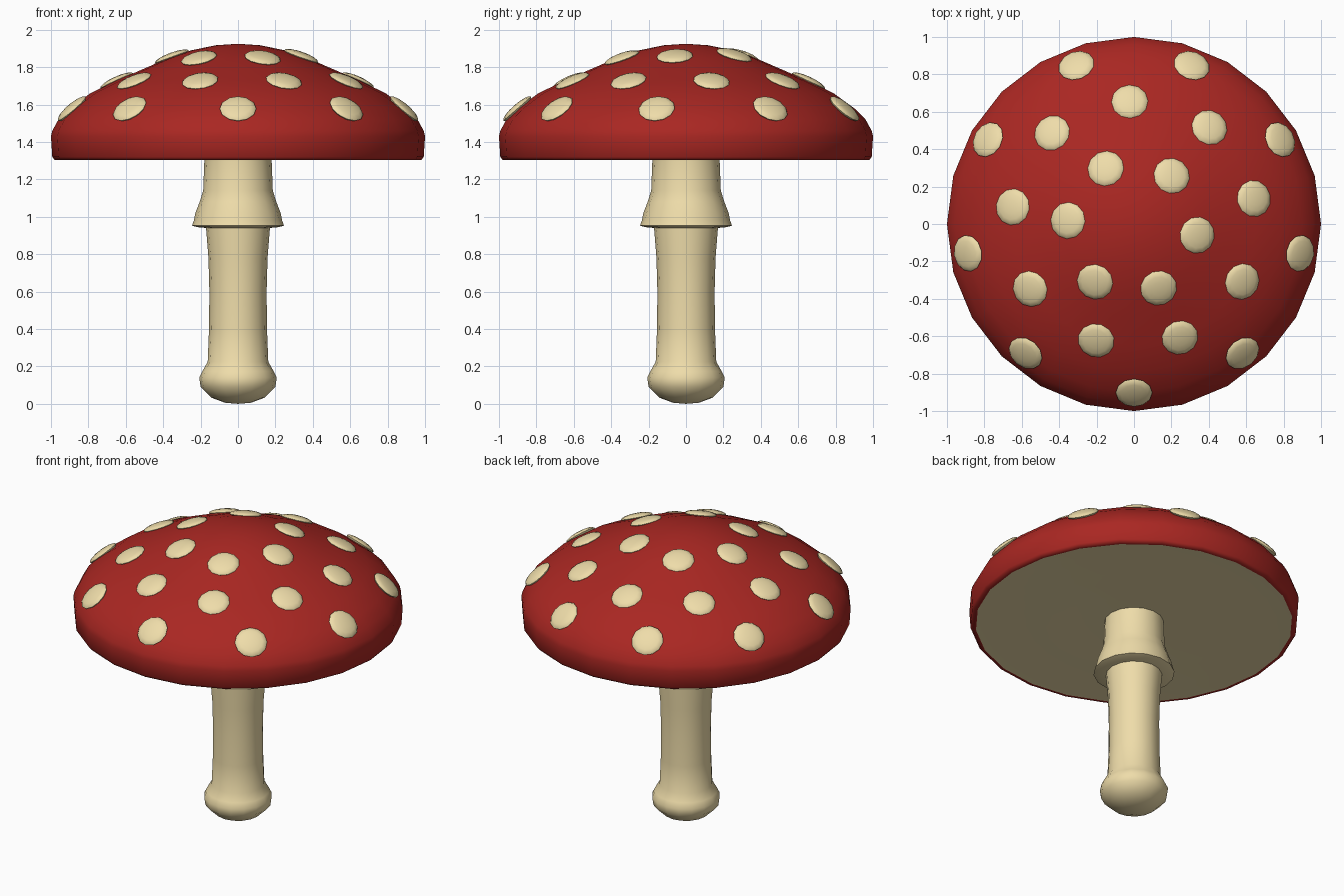
import bpy, bmesh, math
from mathutils import Matrix, Vector

if "Cube" in bpy.data.objects:
    bpy.data.objects.remove(bpy.data.objects["Cube"])


def material(name, rgb):
    m = bpy.data.materials.new(name)
    m.diffuse_color = (*rgb, 1)
    m.use_nodes = True
    m.node_tree.nodes["Principled BSDF"].inputs["Base Color"].default_value = m.diffuse_color
    return m


RED = material("cap_red", (0.40, 0.020, 0.016))
CREAM = material("cream", (0.86, 0.72, 0.40))


def finish(bm, name, mat, angle=50):
    bmesh.ops.recalc_face_normals(bm, faces=bm.faces)
    mesh = bpy.data.meshes.new(name)
    bm.to_mesh(mesh)
    bm.free()
    mesh.materials.append(mat)
    ob = bpy.data.objects.new(name, mesh)
    bpy.context.collection.objects.link(ob)
    bpy.ops.object.select_all(action='DESELECT')
    ob.select_set(True)
    bpy.context.view_layer.objects.active = ob
    bpy.ops.object.shade_smooth_by_angle(angle=math.radians(angle))
    return ob


def lathe(name, profile, sides, mat):
    bm = bmesh.new()
    verts = [bm.verts.new((r, 0, z)) for r, z in profile]
    edges = [bm.edges.new(pair) for pair in zip(verts, verts[1:])]
    bmesh.ops.spin(bm, geom=verts + edges, cent=(0, 0, 0), axis=(0, 0, 1),
                   angle=math.tau, steps=sides, use_merge=True)
    bmesh.ops.remove_doubles(bm, verts=bm.verts, dist=1e-4)
    return finish(bm, name, mat)


# Cap dome with a rolled rim
CAP = [(0, 1.925), (.12, 1.917), (.25, 1.89), (.38, 1.845), (.5, 1.793),
       (.65, 1.728), (.79, 1.66), (.9, 1.58), (.96, 1.52), (.993, 1.46),
       (1, 1.43), (.993, 1.32), (.98, 1.304), (.96, 1.303)]
lathe("cap", CAP, 24, RED)

# Pale underside of the cap
lathe("cap_underside", [(.96, 1.303), (.8, 1.308), (.6, 1.306), (.4, 1.31), (.17, 1.31)],
      24, CREAM)

# Stem with a bulbous foot
lathe("stem", [(0, 0), (.07, .006), (.14, .032), (.20, .09), (.207, .14),
               (.19, .175), (.162, .225), (.155, .4), (.153, .6), (.158, .78),
               (.17, .93), (.175, 1.1), (.18, 1.32)], 16, CREAM)

# Skirt ring hanging around the upper stem
lathe("skirt", [(.180, 1.30), (.186, 1.14), (.205, 1.08), (.228, 1.02),
                (.236, .98), (.246, .953), (.22, .945), (.168, .94)], 16, CREAM)


def cap_point(r):
    for (r0, z0), (r1, z1) in zip(CAP, CAP[1:]):
        if r0 <= r <= r1:
            return z0 + (z1 - z0) * (r - r0) / (r1 - r0)


# Spots in three rings, each laid flat on the dome
spots = [(.902, 30 + 40 * i) for i in range(9)]
spots += [(.655, 12 + 40 * i) for i in range(9)]
spots += [(.343, -10), (.327, 52), (.333, 117), (.354, 177), (.373, 236), (.367, 291)]

bm = bmesh.new()
for r, deg in spots:
    a = math.radians(deg)
    slope = (cap_point(r + .05) - cap_point(r - .05)) / .1
    normal = Vector((-slope * math.cos(a), -slope * math.sin(a), 1))
    turn = normal.to_track_quat('Z', 'Y').to_matrix().to_4x4()
    place = Matrix.Translation((r * math.cos(a), r * math.sin(a), cap_point(r)))
    bmesh.ops.create_uvsphere(bm, u_segments=12, v_segments=8, radius=1,
                              matrix=place @ turn @ Matrix.Diagonal((.098, .098, .024, 1)))
finish(bm, "cap_spots", CREAM, 60)
